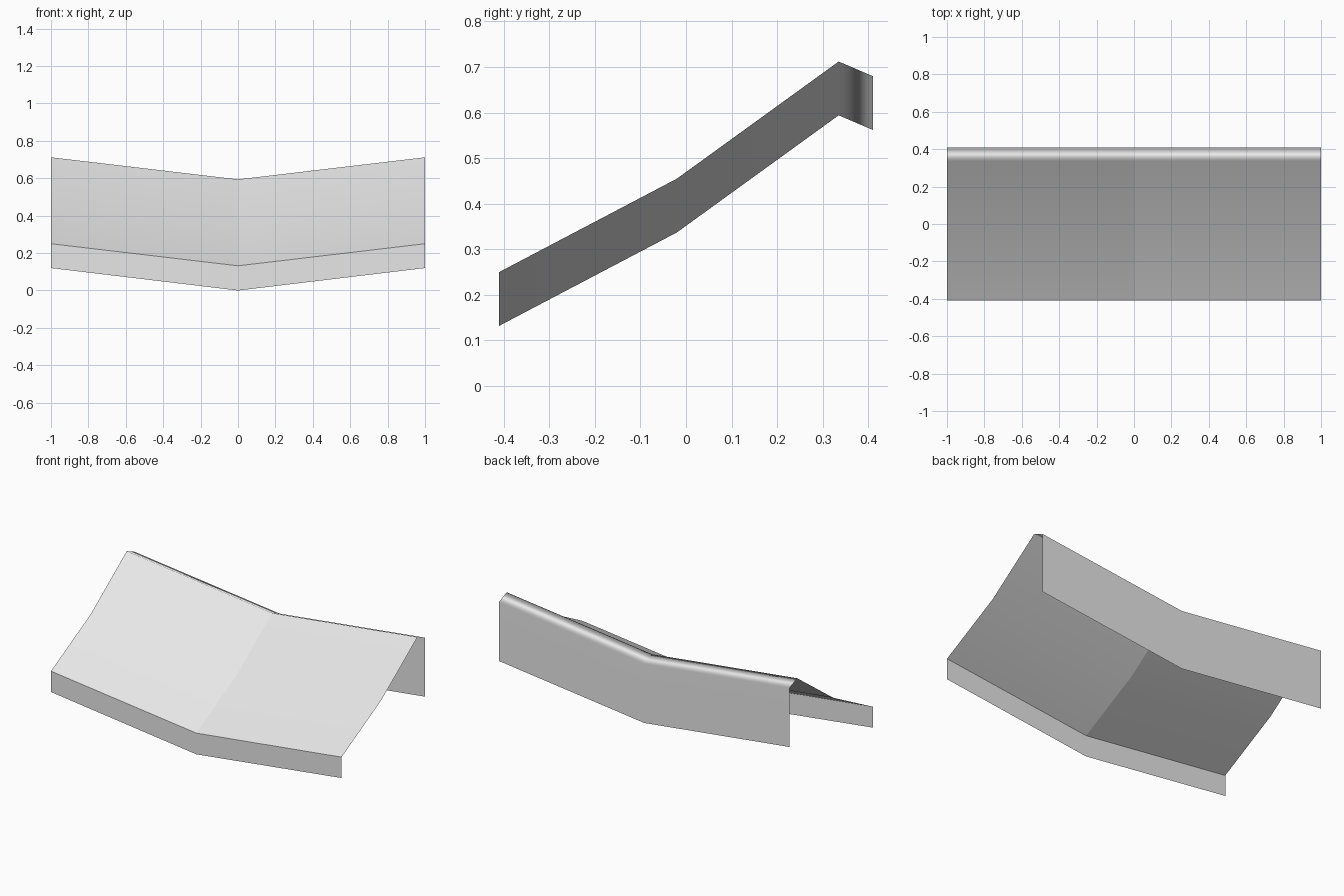
import bpy
import bmesh

cube = bpy.data.objects.get("Cube")
if cube:
    bpy.data.objects.remove(cube, do_unlink=True)

# Light grey sheet colour
grey = bpy.data.materials.new("light grey")
grey.use_nodes = True
colour = (0.8, 0.8, 0.8, 1.0)
grey.diffuse_color = colour
grey.node_tree.nodes["Principled BSDF"].inputs["Base Color"].default_value = colour

# Cross-section (y, z) at the raised ends: front lip, two slopes, ridge strip, back flange
PROFILE = [(-0.41, 0.12), (-0.41, 0.25), (-0.02, 0.455),
           (0.335, 0.712), (0.41, 0.68), (0.41, 0.313)]
STATIONS = [(-1.0, 0.0), (0.0, 0.118), (1.0, 0.0)]  # x and sag

bm = bmesh.new()
rows = [[bm.verts.new((x, y, z - sag)) for y, z in PROFILE] for x, sag in STATIONS]
rows[1][0].co.z = 0.0
for a, b in zip(rows, rows[1:]):
    for i in range(len(PROFILE) - 1):
        bm.faces.new((a[i], b[i], b[i + 1], a[i + 1])).smooth = True

# Keep the front lip and the middle fold crisp
for edge in bm.edges:
    middle = all(abs(v.co.x) < 0.01 for v in edge.verts)
    lip = all(v in [row[1] for row in rows] for v in edge.verts)
    edge.smooth = not (middle or lip)

mesh = bpy.data.meshes.new("folded_panel")
bm.to_mesh(mesh)
bm.free()
mesh.materials.append(grey)
panel = bpy.data.objects.new("folded_panel", mesh)
bpy.context.collection.objects.link(panel)

# The broad faces dominate the normals, so the narrow strip reads as a rounded ridge
weighted = panel.modifiers.new("weighted_normals", "WEIGHTED_NORMAL")
weighted.keep_sharp = True
weighted.weight = 90
